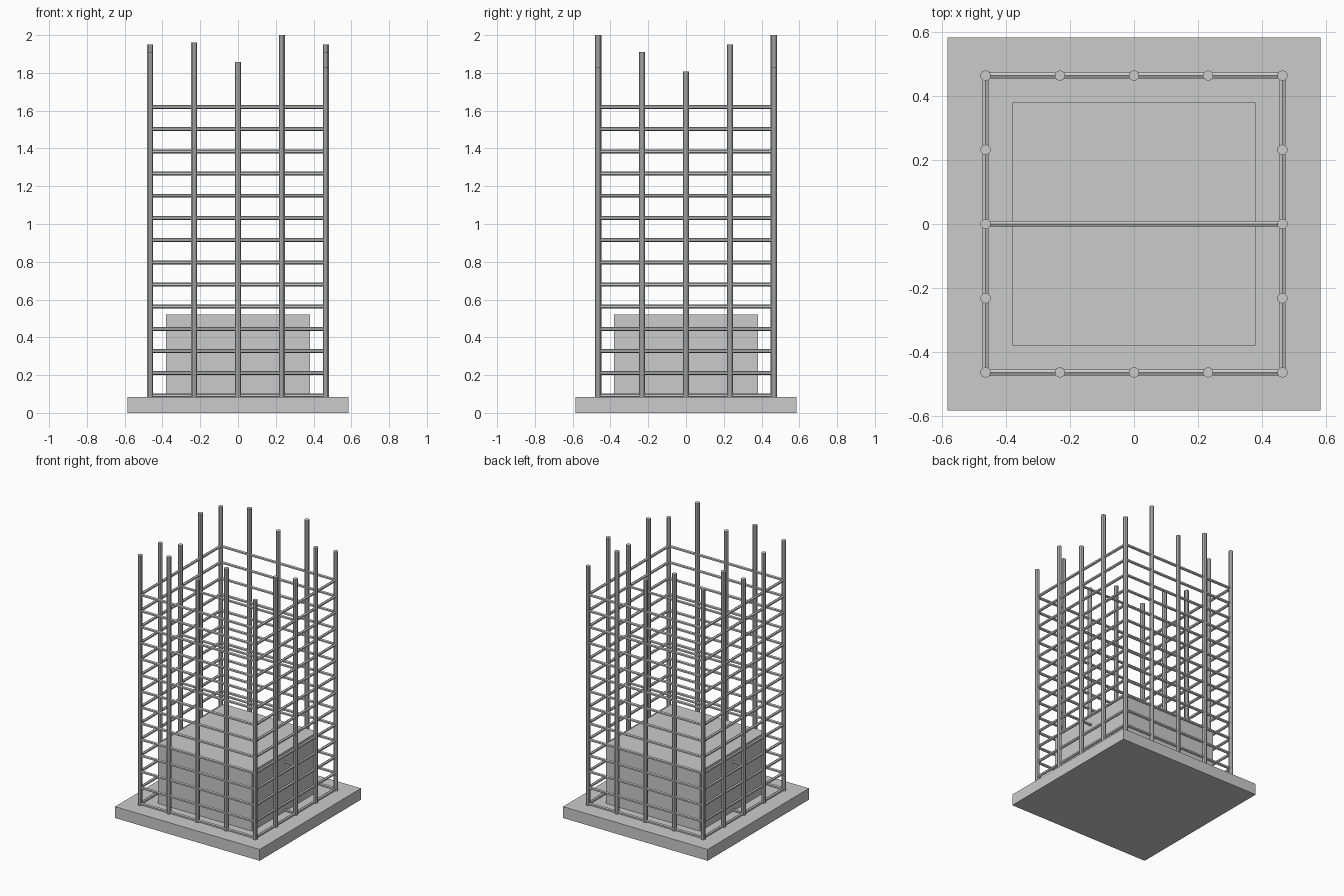
import bpy, math
from mathutils import Vector

if "Cube" in bpy.data.objects:
    bpy.data.objects.remove(bpy.data.objects["Cube"])

P = 0.465      # half spacing of the cage
BASE = 0.083   # top of slab


def box(name, half, z0, z1):
    bpy.ops.mesh.primitive_cube_add(size=1, location=(0, 0, (z0 + z1) / 2))
    ob = bpy.context.object
    ob.name = name
    ob.scale = (2 * half, 2 * half, z1 - z0)
    bpy.ops.object.transform_apply(location=False, rotation=False, scale=True)
    return ob


def rod(name, a, b, r, sides):
    a, b = Vector(a), Vector(b)
    d = b - a
    bpy.ops.mesh.primitive_cylinder_add(vertices=sides, radius=r, depth=d.length,
                                        location=(a + b) / 2,
                                        rotation=d.to_track_quat('Z', 'Y').to_euler())
    bpy.context.object.name = name


# concrete slab and inner block
box("footing_slab", 0.585, 0, BASE)
box("concrete_core", 0.38, BASE, 0.52)

# upright bars with uneven tops
steps = [-P, -P / 2, 0, P / 2, P]
front_heights = [1.91, 1.96, 1.857, 2.0, 1.83]
side_heights = [1.91, 1.807, 1.95]
for s in (-1, 1):
    for x, h in zip(steps, front_heights):
        rod("upright_bar", (x, s * P, BASE - 0.01), (x, s * P, h), 0.0165, 10)
    for y, h in zip(steps[1:4], side_heights):
        rod("upright_bar", (s * P, y, BASE - 0.01), (s * P, y, h), 0.0165, 10)

# horizontal ties, with a cross tie on every third level
for i in range(14):
    z = 0.093 + 0.1174 * i
    for s in (-1, 1):
        rod("tie_bar_x", (-P, s * P, z), (P, s * P, z), 0.0105, 6)
        rod("tie_bar_y", (s * P, -P, z), (s * P, P, z), 0.0105, 6)
    if i % 3 == 0:
        rod("cross_tie", (-P, 0, z), (P, 0, z), 0.0095, 6)
